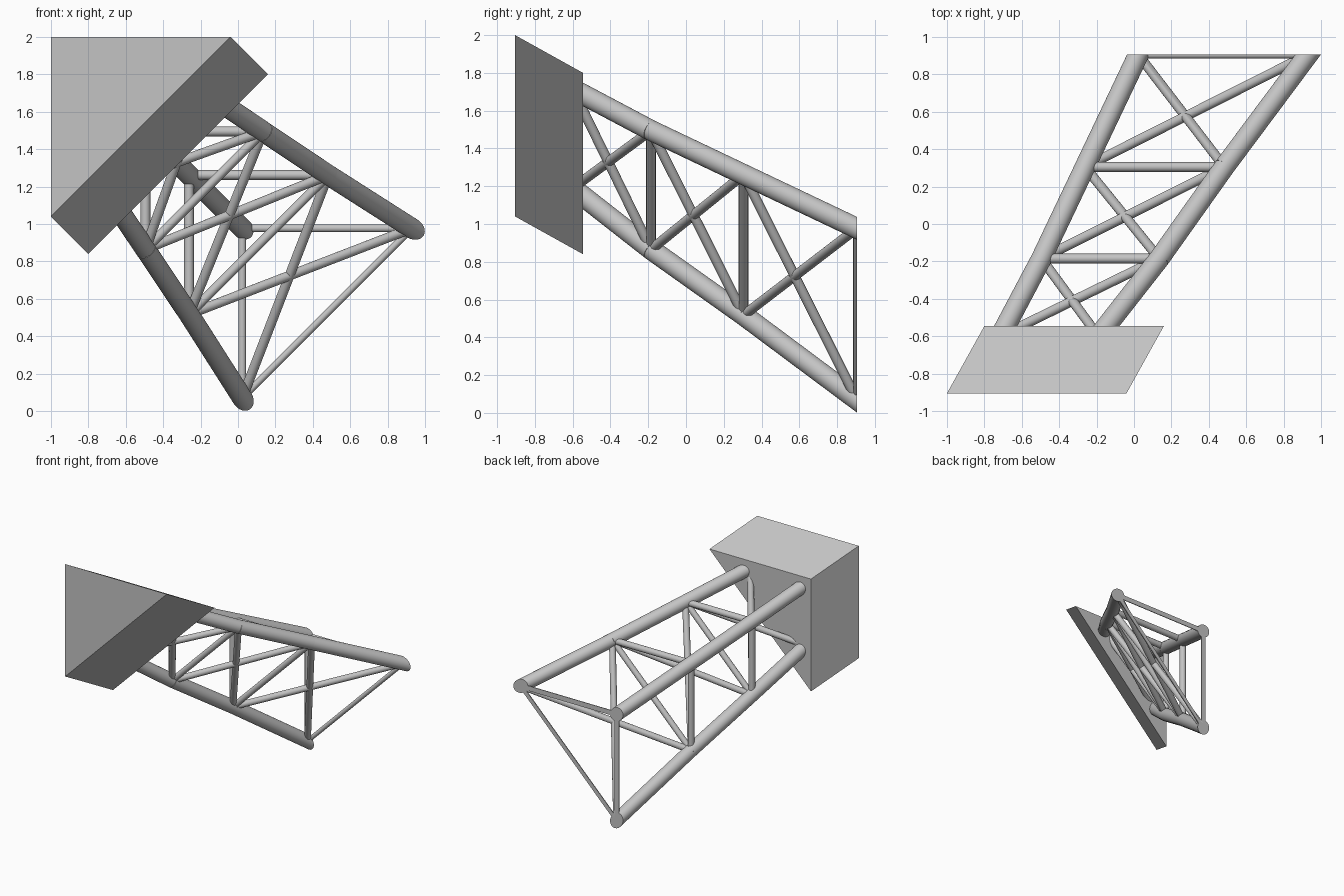
import bpy, bmesh, math
from mathutils import Vector, Matrix

if "Cube" in bpy.data.objects:
    bpy.data.objects.remove(bpy.data.objects["Cube"], do_unlink=True)

grey = bpy.data.materials.new("steel grey")
grey.use_nodes = True
grey.diffuse_color = (0.55, 0.55, 0.55, 1)
grey.node_tree.nodes["Principled BSDF"].inputs["Base Color"].default_value = (0.55, 0.55, 0.55, 1)

END_Y = 0.905  # flat cut at the far end


def finish(name, bm):
    bmesh.ops.recalc_face_normals(bm, faces=bm.faces)
    mesh = bpy.data.meshes.new(name)
    bm.to_mesh(mesh)
    bm.free()
    mesh.materials.append(grey)
    mesh.shade_smooth()
    mesh.set_sharp_from_angle(angle=math.radians(35))
    obj = bpy.data.objects.new(name, mesh)
    bpy.context.collection.objects.link(obj)


def tube(name, points, radius, sides=24):
    """Round bars along the points, trimmed flat at the far end."""
    bm = bmesh.new()
    for p, q in zip(points, points[1:]):
        d = q - p
        place = Matrix.Translation((p + q) / 2) @ d.to_track_quat("Z", "Y").to_matrix().to_4x4()
        bmesh.ops.create_cone(bm, cap_ends=True, segments=sides, radius1=radius,
                              radius2=radius, depth=d.length, matrix=place)
    cut = bmesh.ops.bisect_plane(bm, geom=bm.verts[:] + bm.edges[:] + bm.faces[:],
                                 plane_co=(0, END_Y, 0), plane_no=(0, 1, 0), clear_outer=True)
    rim = [e for e in cut["geom_cut"] if isinstance(e, bmesh.types.BMEdge)]
    if rim:
        bmesh.ops.holes_fill(bm, edges=rim, sides=0)
    finish(name, bm)


# Wedge-shaped mounting block: a triangle swept obliquely
bm = bmesh.new()
tri = [bm.verts.new(c) for c in ((-1, -0.905, 2), (-0.04, -0.905, 2), (-1, -0.905, 1.04))]
swept = bmesh.ops.extrude_face_region(bm, geom=[bm.faces.new(tri)])
new_verts = [g for g in swept["geom"] if isinstance(g, bmesh.types.BMVert)]
bmesh.ops.translate(bm, verts=new_verts, vec=(0.2, 0.36, -0.2))
if not any(set(f.verts) == set(tri) for f in bm.faces):
    bm.faces.new(tri)
finish("mounting_block", bm)

# Truss stations: (y, corner offset, leg width) of each right-triangle section
stations = [(-0.6, -0.715, 0.525), (-0.185, -0.495, 0.63), (0.305, -0.262, 0.745), (END_Y, 0.023, 0.907)]


def section(y, a, w):
    return {"corner": Vector((a, y, 1 - a)),
            "side": Vector((a + w, y, 1 - a)),
            "lower": Vector((a, y, 1 - a - w))}


nodes = [section(*s) for s in stations]

# Three main chords, run past the end so that the trim is clean
for key in ("corner", "side", "lower"):
    path = [n[key] for n in nodes]
    path[-1] = path[-1] + (path[-1] - path[-2]) * 0.2
    tube(key + "_chord", path, 0.055, 32)

# Triangular frames at each visible station
for i, n in enumerate(nodes[1:], 1):
    last = i == 3
    r = 0.021 if last else 0.026
    tube(f"frame_{i}_top_bar", [n["corner"], n["side"]], r)
    tube(f"frame_{i}_upright", [n["corner"], n["lower"]], r)
    tube(f"frame_{i}_diagonal", [n["side"], n["lower"]], 0.018 if last else 0.024)

# Crossed braces on the open slanted face
for i, (n, m) in enumerate(zip(nodes, nodes[1:]), 1):
    tube(f"brace_{i}_falling", [n["side"], m["lower"]], 0.026)
    tube(f"brace_{i}_rising", [n["lower"], m["side"]], 0.026)
